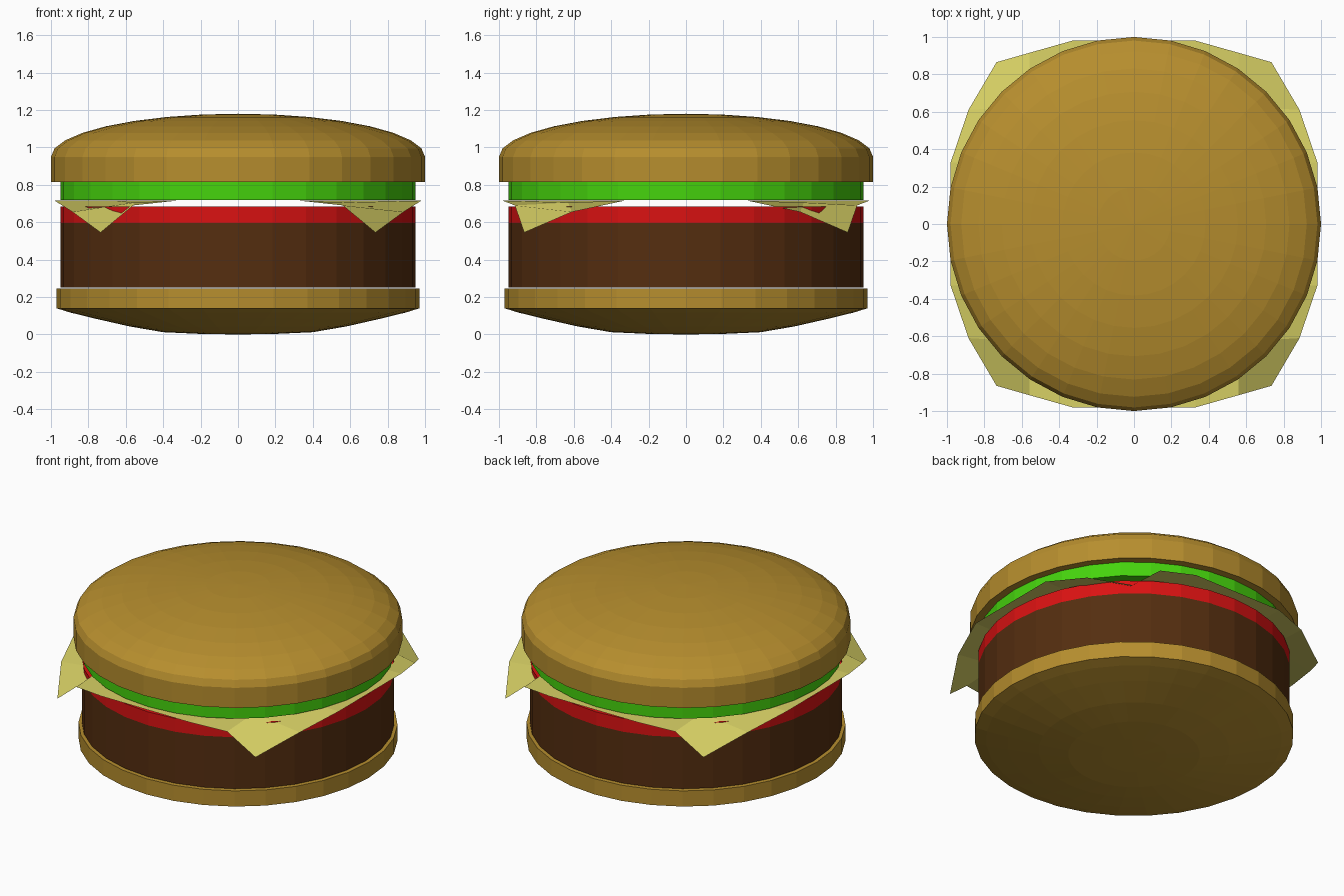
import bpy, bmesh
from math import cos, sin, pi

if "Cube" in bpy.data.objects:
    bpy.data.objects.remove(bpy.data.objects["Cube"])

SIDES = 32


def finish(name, bm, color):
    bm.normal_update()
    me = bpy.data.meshes.new(name)
    bm.to_mesh(me)
    bm.free()
    mat = bpy.data.materials.new(name + "_color")
    mat.diffuse_color = (*color, 1)
    mat.use_nodes = True
    mat.node_tree.nodes["Principled BSDF"].inputs["Base Color"].default_value = mat.diffuse_color
    me.materials.append(mat)
    ob = bpy.data.objects.new(name, me)
    bpy.context.collection.objects.link(ob)


def lathe(name, profile, color):
    """Revolve an (r, z) profile, listed bottom to top, into a closed solid."""
    bm = bmesh.new()
    rings = []
    for r, z in profile:
        n = SIDES if r > 1e-4 else 1
        rings.append([bm.verts.new((r * cos(2 * pi * i / SIDES), r * sin(2 * pi * i / SIDES), z))
                      for i in range(n)])
    for a, b in zip(rings, rings[1:]):
        for i in range(SIDES):
            j = (i + 1) % SIDES
            if len(a) == 1:
                bm.faces.new((a[0], b[j], b[i]))
            elif len(b) == 1:
                bm.faces.new((a[i], a[j], b[0]))
            else:
                bm.faces.new((a[i], a[j], b[j], b[i]))
    if len(rings[0]) > 1:
        bm.faces.new(rings[0][::-1])
    if len(rings[-1]) > 1:
        bm.faces.new(rings[-1])
    finish(name, bm, color)


BUN = (0.47, 0.27, 0.027)

# Buns
lathe("bottom_bun", [(0, 0), (0.2, 0.003), (0.4, 0.012), (0.58, 0.043), (0.77, 0.086),
                     (0.9, 0.118), (0.97, 0.14), (0.97, 0.245)], BUN)
dome = [(cos(k * pi / 16), 0.95 + 0.23 * sin(k * pi / 16)) for k in range(8)]
lathe("top_bun", [(1, 0.815)] + dome + [(0, 1.18)], BUN)

# Fillings
lathe("patty", [(0.95, 0.25), (0.95, 0.595)], (0.09, 0.027, 0.005))
lathe("tomato", [(0.95, 0.595), (0.95, 0.685)], (0.7, 0.006, 0.006))
lathe("lettuce", [(0.95, 0.72), (0.95, 0.815)], (0.06, 0.65, 0.004))

# Cheese: a thin square sheet with drooping corners, one quarter mirrored four ways
H = 0.715
quarter = [
    [(0, 0, H), (0.33, 0, H), (0.65, 0, H), (0.98, 0, H)],
    [(0, 0.33, H), (0.33, 0.33, H), (0.65, 0.33, H), (0.98, 0.33, H)],
    [(0, 0.65, H), (0.33, 0.65, H), (0.56, 0.63, 0.705), (0.885, 0.61, 0.655)],
    [(0, 0.98, H), (0.33, 0.98, H), (0.56, 0.915, 0.69), (0.735, 0.865, 0.545)],
]
bm = bmesh.new()
for sx in (1, -1):
    for sy in (1, -1):
        g = [[bm.verts.new((x * sx, y * sy, z)) for x, y, z in row] for row in quarter]
        for r in range(3):
            for c in range(3):
                f = [g[r][c], g[r][c + 1], g[r + 1][c + 1], g[r + 1][c]]
                bm.faces.new(f if sx * sy > 0 else f[::-1])
bmesh.ops.remove_doubles(bm, verts=bm.verts, dist=1e-4)
finish("cheese", bm, (0.69, 0.64, 0.13))
